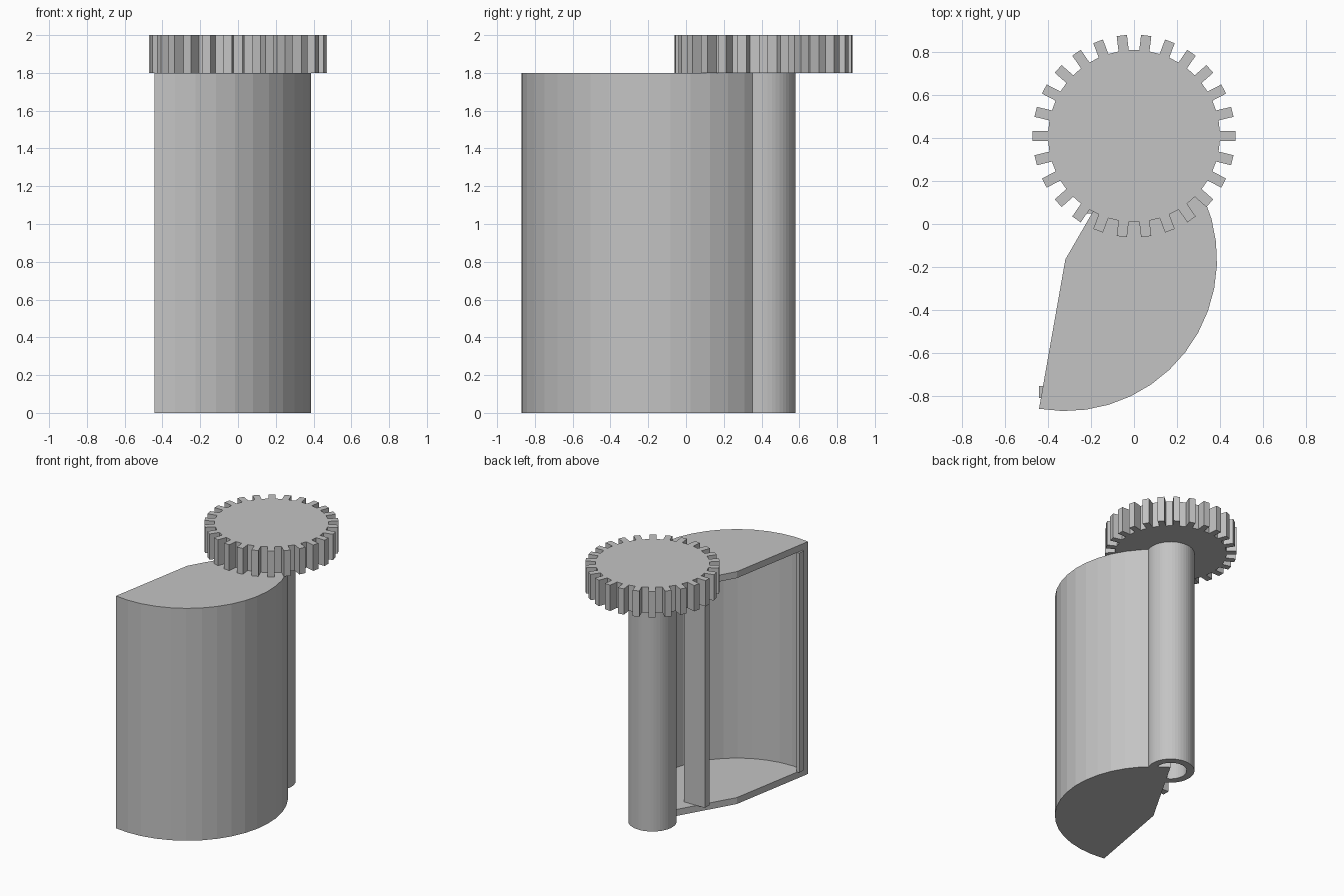
import bpy
import bmesh
from math import sin, cos, pi, radians
from mathutils import Matrix, Vector

if "Cube" in bpy.data.objects:
    bpy.data.objects.remove(bpy.data.objects["Cube"], do_unlink=True)

GREY = (0.55, 0.55, 0.55, 1.0)
grey = bpy.data.materials.new("plain_grey")
grey.use_nodes = True
grey.diffuse_color = GREY
grey.node_tree.nodes["Principled BSDF"].inputs["Base Color"].default_value = GREY

HEIGHT = 1.8             # top of the body
WALL = 0.05              # shell and plate thickness
HINGE = (0.0, 0.41)      # axis of tube and gear
PIVOT = (-0.32, -0.165)  # centre of the curved body
RADIUS = 0.707


def finish(name, bm):
    bmesh.ops.recalc_face_normals(bm, faces=bm.faces)
    mesh = bpy.data.meshes.new(name)
    bm.to_mesh(mesh)
    bm.free()
    mesh.materials.append(grey)
    obj = bpy.data.objects.new(name, mesh)
    bpy.context.collection.objects.link(obj)
    return obj


def prism(name, outline, bottom, top):
    """Extrude a flat outline straight up."""
    bm = bmesh.new()
    face = bm.faces.new([bm.verts.new((x, y, bottom)) for x, y in outline])
    result = bmesh.ops.extrude_face_region(bm, geom=[face])
    verts = [v for v in result["geom"] if isinstance(v, bmesh.types.BMVert)]
    bmesh.ops.translate(bm, verts=verts, vec=(0, 0, top - bottom))
    return finish(name, bm)


def arc(radius, start=-100, end=60, steps=18):
    angles = [radians(start + (end - start) * i / steps) for i in range(steps + 1)]
    return [(PIVOT[0] + radius * cos(a), PIVOT[1] + radius * sin(a)) for a in angles]


def box(name, x0, x1, y0, y1, z0, z1):
    return prism(name, [(x0, y0), (x1, y0), (x1, y1), (x0, y1)], z0, z1)


# Curved body: open shell between two sector plates
outer = arc(RADIUS)
inner = arc(RADIUS - WALL)
prism("curved_wall", outer + inner[::-1], WALL, HEIGHT - WALL)
prism("bottom_plate", outer + [PIVOT], 0, WALL)
prism("top_plate", outer + [PIVOT], HEIGHT - WALL, HEIGHT)

# Upright bars at both edges of the opening
box("hinge_side_bar", -0.235, -0.055, 0.05, 0.105, WALL, HEIGHT - WALL)
box("latch_side_strip", -0.443, -0.42, -0.81, -0.755, WALL, HEIGHT - WALL)

# Hollow hinge tube, spun from a rectangular wall section
bm = bmesh.new()
section = [(0.115, 0), (0.17, 0), (0.17, HEIGHT), (0.115, HEIGHT)]
ring = [bm.verts.new((HINGE[0] + r, HINGE[1], z)) for r, z in section]
edges = [bm.edges.new((ring[i], ring[(i + 1) % 4])) for i in range(4)]
bmesh.ops.spin(bm, geom=ring + edges, cent=(*HINGE, 0), axis=(0, 0, 1),
               angle=2 * pi, steps=48)
bmesh.ops.remove_doubles(bm, verts=bm.verts, dist=0.0001)
finish("hinge_tube", bm)

# Gear with straight-sided teeth
TEETH, ROOT, TIP, HALF = 26, 0.4, 0.472, 0.024
outline = []
for i in range(TEETH):
    turn = Matrix.Rotation(2 * pi * i / TEETH, 2)
    for r, side in ((ROOT, -HALF), (TIP, -HALF), (TIP, HALF), (ROOT, HALF)):
        point = turn @ Vector((r, side))
        outline.append((HINGE[0] + point.x, HINGE[1] + point.y))
prism("gear", outline, HEIGHT, 2.0)
